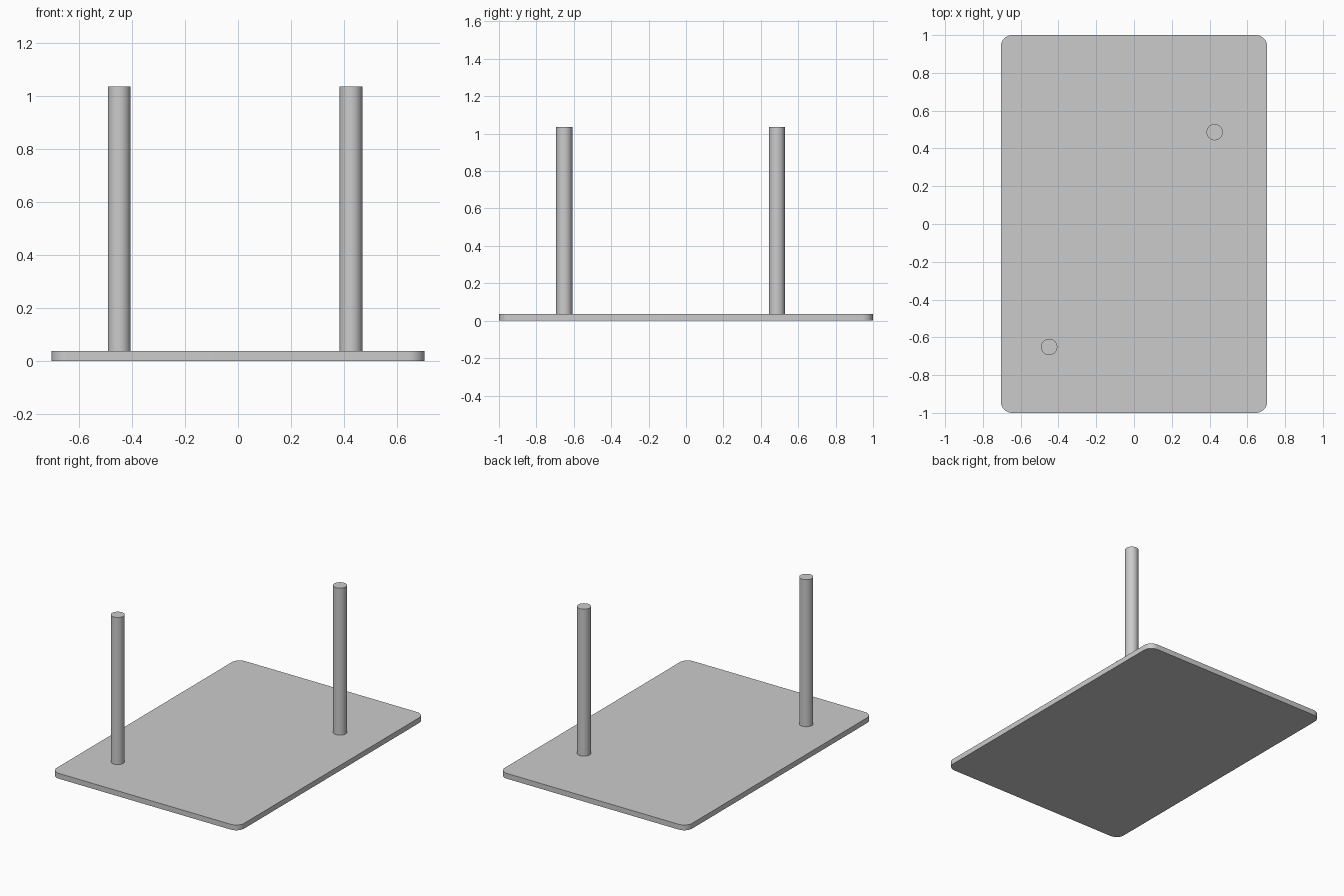
import bpy
import bmesh
from math import radians

cube = bpy.data.objects.get("Cube")
if cube:
    bpy.data.objects.remove(cube, do_unlink=True)

WIDTH, DEPTH, THICK = 1.41, 2.0, 0.036
CORNER = 0.06
POST_RADIUS, POST_TOP = 0.043, 1.036

grey = bpy.data.materials.new("light grey")
grey.use_nodes = True
colour = (0.6, 0.6, 0.6, 1)
grey.diffuse_color = colour
grey.node_tree.nodes["Principled BSDF"].inputs["Base Color"].default_value = colour


def finish(obj, name):
    obj.name = obj.data.name = name
    obj.data.materials.append(grey)
    bpy.ops.object.select_all(action="DESELECT")
    obj.select_set(True)
    bpy.context.view_layer.objects.active = obj
    bpy.ops.object.shade_smooth_by_angle(angle=radians(30))


# Base plate: a thin slab with rounded upright corners
bm = bmesh.new()
bmesh.ops.create_cube(bm, size=1)
bmesh.ops.scale(bm, vec=(WIDTH, DEPTH, THICK), verts=bm.verts)
bmesh.ops.translate(bm, vec=(0, 0, THICK / 2), verts=bm.verts)
uprights = [e for e in bm.edges if abs(e.verts[0].co.z - e.verts[1].co.z) > THICK / 2]
bmesh.ops.bevel(bm, geom=uprights, offset=CORNER, segments=10, profile=0.5, affect="EDGES")
mesh = bpy.data.meshes.new("base_plate")
bm.to_mesh(mesh)
bm.free()
plate = bpy.data.objects.new("base_plate", mesh)
bpy.context.collection.objects.link(plate)
finish(plate, "base_plate")

# Two round posts standing on the plate near opposite corners
for name, x, y in (("front_right_post", -0.449, -0.651), ("back_left_post", 0.427, 0.486)):
    bpy.ops.mesh.primitive_cylinder_add(
        vertices=48, radius=POST_RADIUS, depth=POST_TOP - THICK,
        location=(x, y, (POST_TOP + THICK) / 2))
    finish(bpy.context.object, name)
